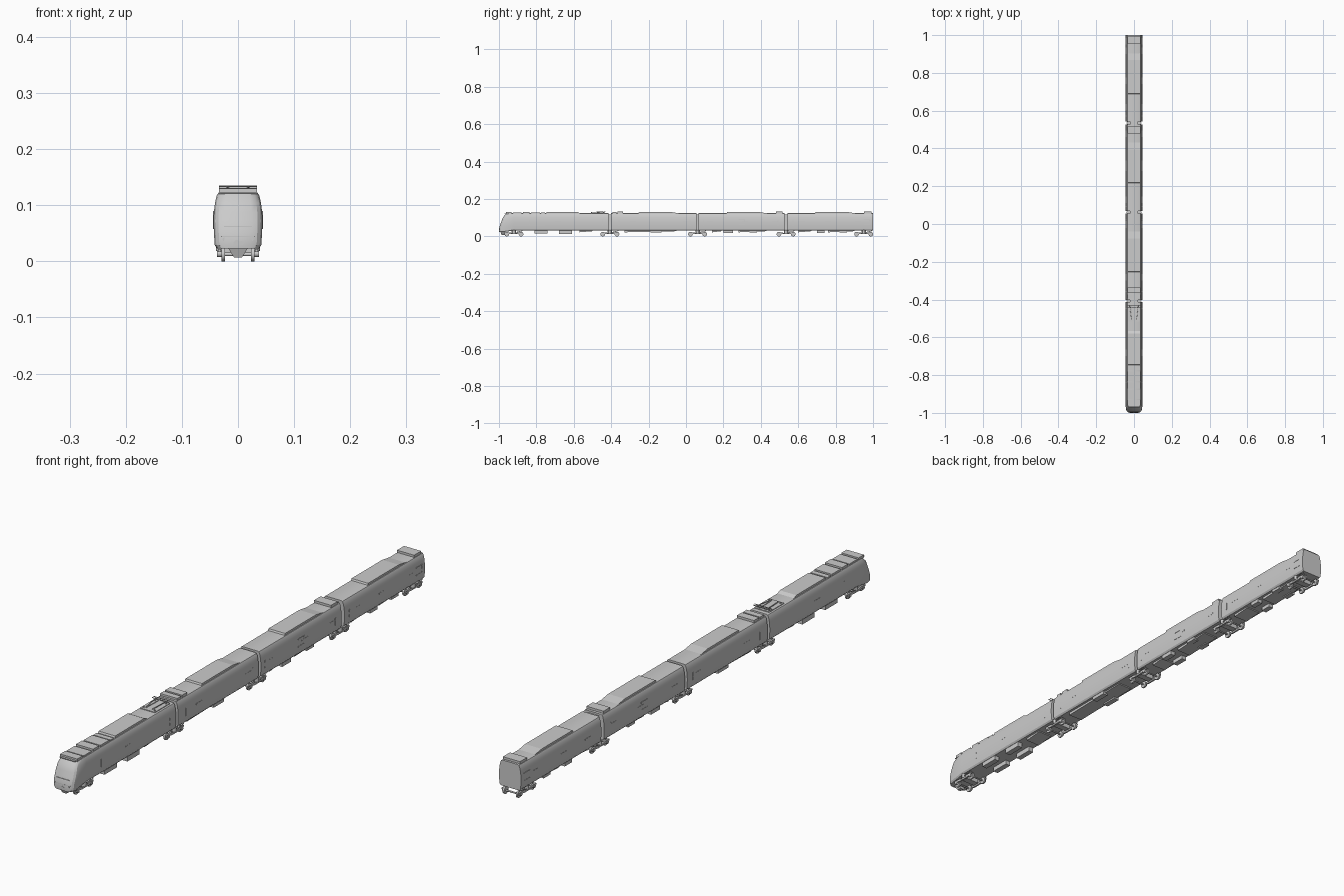
import bpy, bmesh, math
from mathutils import Vector

if "Cube" in bpy.data.objects:
    bpy.data.objects.remove(bpy.data.objects["Cube"])


def finish(name, bm, smooth=0):
    bmesh.ops.recalc_face_normals(bm, faces=bm.faces)
    me = bpy.data.meshes.new(name)
    bm.to_mesh(me)
    bm.free()
    ob = bpy.data.objects.new(name, me)
    bpy.context.collection.objects.link(ob)
    if smooth:
        bpy.context.view_layer.objects.active = ob
        ob.select_set(True)
        bpy.ops.object.shade_smooth_by_angle(angle=math.radians(smooth))
        ob.select_set(False)
    return ob


def box(name, x0, x1, y0, y1, z0, z1):
    bm = bmesh.new()
    bmesh.ops.create_cube(bm, size=1)
    for v in bm.verts:
        v.co = Vector(((x0 + x1) / 2 + v.co.x * (x1 - x0), (y0 + y1) / 2 + v.co.y * (y1 - y0),
                       (z0 + z1) / 2 + v.co.z * (z1 - z0)))
    return finish(name, bm)


def pair(name, x0, x1, *rest):
    box(name + "_right", x0, x1, *rest)
    box(name + "_left", -x1, -x0, *rest)


def profile_x(name, pts, x0, x1, inset=0.0):
    """Extrude a (y, z) profile across x."""
    bm = bmesh.new()
    f = bm.faces.new([bm.verts.new((x0, y, z)) for y, z in pts])
    r = bmesh.ops.extrude_face_region(bm, geom=[f])
    bmesh.ops.translate(bm, vec=(x1 - x0, 0, 0),
                        verts=[g for g in r["geom"] if isinstance(g, bmesh.types.BMVert)])
    return finish(name, bm)


def rod(name, a, b, r, n=16):
    a, b = Vector(a), Vector(b)
    bm = bmesh.new()
    bmesh.ops.create_cone(bm, cap_ends=True, segments=n, radius1=r, radius2=r, depth=(b - a).length)
    q = (b - a).to_track_quat('Z', 'Y')
    for v in bm.verts:
        v.co = q @ v.co + (a + b) / 2
    return finish(name, bm, 40)


# Body cross-section: (half width, height) from floor to roof
SECTION = [(.037, .032), (.0415, .038), (.043, .052), (.0437, .072), (.043, .088),
           (.041, .104), (.038, .117), (.035, .122), (.030, .124)]


def loft(name, rings):
    """Each ring is a list of (half width, y, z) levels; both ends are closed."""
    bm = bmesh.new()
    loops = []
    for ring in rings:
        loops.append([[bm.verts.new((s * w, y, z)) for w, y, z in ring] for s in (-1, 1)])
    n = len(rings[0])
    for (l0, r0), (l1, r1) in zip(loops, loops[1:]):
        for i in range(n - 1):
            bm.faces.new((l0[i], l0[i + 1], l1[i + 1], l1[i]))
            bm.faces.new((r0[i], r0[i + 1], r1[i + 1], r1[i]))
        for i in (0, n - 1):
            bm.faces.new((l0[i], r0[i], r1[i], l1[i]))
    for l, r in (loops[0], loops[-1]):
        for i in range(n - 1):
            bm.faces.new((l[i], r[i], r[i + 1], l[i + 1]))
    return finish(name, bm, 25)


def flat_ring(y):
    return [(w, y, z) for w, z in SECTION]


# Cab car: raked nose, rounded in plan
def nose_ring(back, scale, drop):
    out = []
    for i, (w, z) in enumerate(SECTION):
        z2 = z - drop if i < 2 else z
        rake = .42 * max(0, z - .045) ** 1.04 if z < .11 else .030 + .6 * (z - .11)
        out.append((w * scale, -1 + back + rake, z2))
    return out


loft("cab_car_body", [nose_ring(0, .55, .009), nose_ring(.004, .80, .009), nose_ring(.010, .93, .009),
                      nose_ring(.022, 1, .009), flat_ring(-.92), flat_ring(-.414)])

CARS = [(-.402, .055), (.068, .527), (.543, 1.0)]
for i, (a, b) in enumerate(CARS):
    loft(f"trailer_body_{i + 1}", [flat_ring(a), flat_ring(b)])

# Gangways between cars
for i, (a, b) in enumerate([(-.416, -.400), (.053, .070), (.525, .545)]):
    box(f"gangway_{i + 1}", -.022, .022, a, b, .036, .117)


# Roof equipment
def hump(name, y0, y1, y2):
    profile_x(name, [(y0 - .004, .121), (y0, .130), (y1, .130), (y2, .121)], -.033, .033)


for i, y in enumerate((-.252, .22, .692)):
    hump(f"roof_air_unit_{i + 1}", y, y + .175, y + .23)
hump("cab_car_roof_unit", -.745, -.580, -.560)
for i, (a, b, h) in enumerate([(-.962, -.932, .130), (-.926, -.880, .128), (-.872, -.838, .131), (-.830, -.780, .129),
                               (-.774, -.755, .127), (-.394, -.372, .131), (-.366, -.337, .132),
                               (.48, .517, .132), (.952, .992, .132)]):
    box(f"roof_box_{i + 1}", -.034, .034, a, b, .120, h)

# Pantograph
box("pantograph_base", -.030, .030, -.515, -.430, .122, .1265)
for s in (-1, 1):
    rod("pantograph_lower_arm", (s * .012, -.435, .127), (s * .012, -.505, .129), .0015, 8)
    rod("pantograph_upper_arm", (s * .014, -.505, .129), (s * .022, -.432, .134), .0012, 8)
for y in (-.440, -.430):
    rod("pantograph_contact_strip", (-.034, y, .134), (.034, y, .134), .0015, 8)
for x in (-.022, .022):
    for y in (-.505, -.44):
        rod("roof_insulator", (x, y, .122), (x, y, .130), .003, 10)

# Cab front: windscreen edge, waist trim, lamps, coupler, plough
box("windscreen_top_trim", -.031, .031, -.970, -.960, .121, .1235)
box("waist_trim", -.025, .025, -.9955, -.985, .0615, .063)
box("bumper_trim", -.030, .030, -.9985, -.985, .043, .045)
for s in (-1, 1):
    rod("headlamp", (s * .024, -.9985, .039), (s * .024, -.985, .039), .0035)
    rod("buffer_lamp", (s * .031, -.994, .039), (s * .031, -.98, .039), .0025)
rod("coupler_head", (-.002, -1.0, .032), (-.002, -.98, .032), .006)
rod("coupler_pin", (.006, -1.0, .032), (.006, -.98, .032), .004)
bm = bmesh.new()
front = [bm.verts.new(p) for p in ((-.018, -.992, .024), (.018, -.992, .024), (.007, -.985, .007), (-.007, -.985, .007))]
back = [bm.verts.new((v.co.x, -.968, v.co.z)) for v in front]
bm.faces.new(front)
bm.faces.new(back)
for k in range(4):
    bm.faces.new((front[k], front[(k + 1) % 4], back[(k + 1) % 4], back[k]))
finish("snow_plough", bm)


# Bogies: front, shared ones at the joints, rear
for i, yc in enumerate((-.920, -.407, .062, .535, .950)):
    n = f"bogie_{i + 1}"
    box(n + "_bolster", -.026, .026, yc - .012, yc + .012, .014, .034)
    for s in (-1, 1):
        x0, x1 = sorted((s * .030, s * .036))
        profile_x(n + "_side_frame", [(yc - .048, .017), (yc - .048, .022), (yc - .018, .022), (yc - .013, .018),
                                      (yc + .013, .018), (yc + .018, .022), (yc + .048, .022), (yc + .048, .017),
                                      (yc + .018, .012), (yc - .018, .012)], x0, x1)
        rod(n + "_air_spring", (s * .031, yc, .018), (s * .031, yc, .034), .008)
        rod(n + "_damper", (s * .037, yc + .01, .022), (s * .037, yc + .045, .030), .0015, 8)
    for d in (-.038, .038):
        y = yc + d
        rod(n + "_axle", (-.035, y, .0125), (.035, y, .0125), .003, 12)
        for s in (-1, 1):
            rod(n + "_wheel", (s * .0235, y, .0125), (s * .0295, y, .0125), .0125, 24)
            rod(n + "_axle_box", (s * .029, y, .0135), (s * .037, y, .0135), .006, 12)

# Underfloor equipment
for i, (a, b, z) in enumerate([(-.81, -.74, .016), (-.68, -.61, .014), (-.19, -.13, .020),
                               (.20, .25, .018), (.34, .38, .022), (.70, .74, .019), (.82, .86, .022)]):
    pair(f"underfloor_case_{i + 1}", .016, .036, a, b, z, .034)
for i, (a, b) in enumerate([(-.57, -.50), (-.33, -.05), (.14, .19), (.28, .43), (.60, .67), (.76, .90)]):
    profile_x(f"underfloor_fairing_{i + 1}", [(a, .022), (a, .034), (b, .034), (b, .028)], -.028, .028)

# Side windows, doors and small panels
for i, y in enumerate((-.70, -.30, -.02, .11, .30, .46, .60, .74, .90)):
    pair(f"side_grille_{i + 1}", .0415, .0441, y, y + .035, .074, .079)
for i, y in enumerate((.28, .95)):
    for z in (.060, .087):
        pair(f"window_frame_{i + 1}_rail", .041, .0443, y, y + .035, z, z + .003)
    pair(f"window_frame_{i + 1}_post", .041, .0443, y + .032, y + .036, .060, .090)
for i, y in enumerate((-.84, -.45, -.36, .02, .09, .49, .57)):
    pair(f"door_handle_{i + 1}", .0415, .0442, y, y + .004, .058, .085)

# Set the whole train exactly on the ground plane
bpy.context.view_layer.update()
